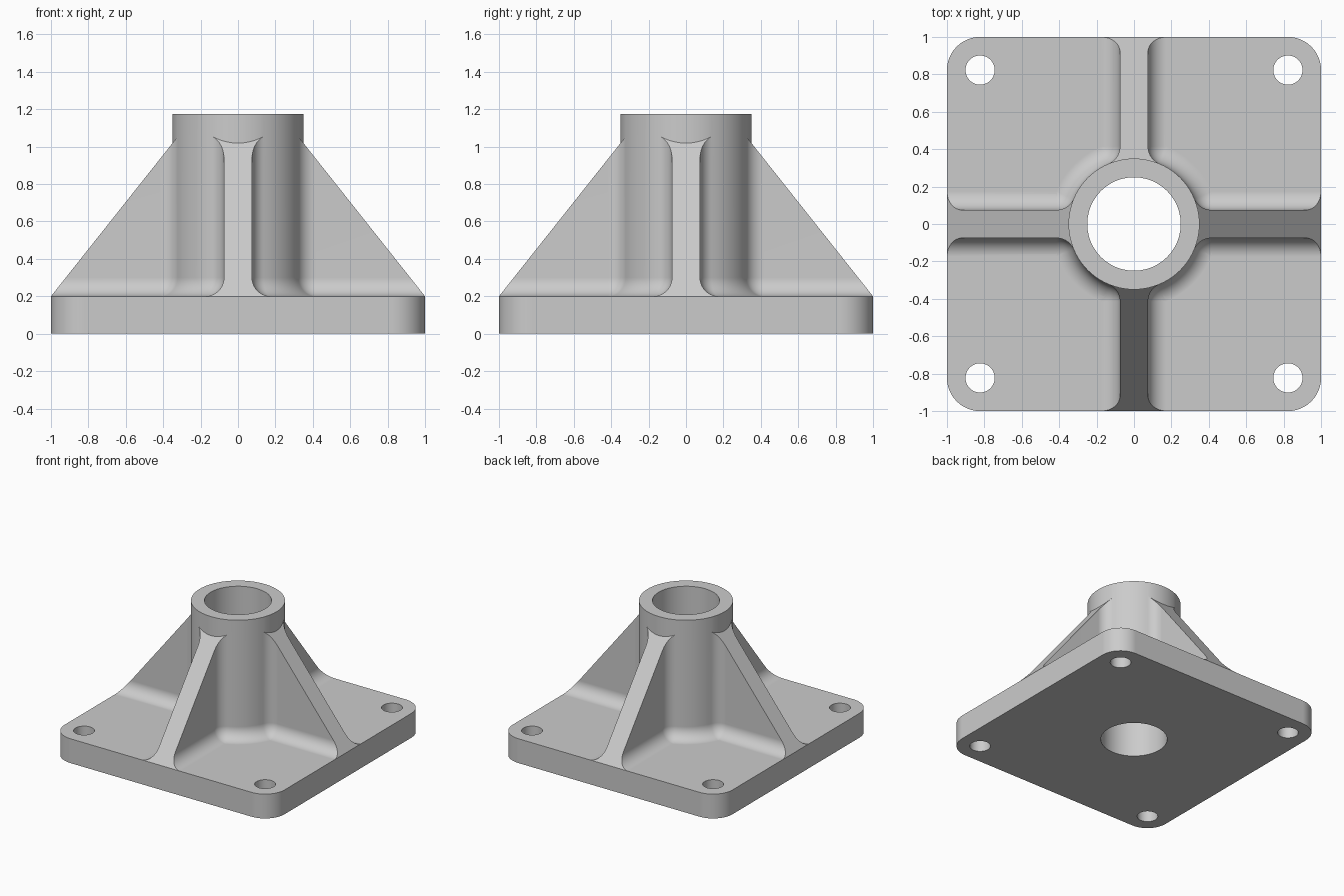
import bpy, bmesh
from math import sin, cos, pi, atan2, sqrt, radians
from mathutils import Vector

if "Cube" in bpy.data.objects:
    bpy.data.objects.remove(bpy.data.objects["Cube"])

HALF, BASE_H, TOP = 1.0, 0.2, 1.175
TUBE_R, BORE_R, RIB_W, FILLET = 0.35, 0.25, 0.075, 0.1
HOLE_AT, HOLE_R = 0.823, 0.078
SLOPE = 1.26            # rise of the rib edges per unit inward
STEPS = 10

grey = bpy.data.materials.new("cast grey")
grey.use_nodes = True
colour = (0.6, 0.6, 0.6, 1)
grey.diffuse_color = colour
grey.node_tree.nodes["Principled BSDF"].inputs["Base Color"].default_value = colour


def loft(name, rings):
    """Closed solid through a stack of (outline, height) rings."""
    bm = bmesh.new()
    loops = [[bm.verts.new((x, y, z)) for x, y in pts] for pts, z in rings]
    n = len(loops[0])
    for low, high in zip(loops, loops[1:]):
        for i in range(n):
            j = (i + 1) % n
            bm.faces.new((low[i], low[j], high[j], high[i]))
    bm.faces.new(loops[0][::-1])
    bm.faces.new(loops[-1])
    bmesh.ops.remove_doubles(bm, verts=bm.verts, dist=1e-5)
    bmesh.ops.recalc_face_normals(bm, faces=bm.faces)
    mesh = bpy.data.meshes.new(name)
    bm.to_mesh(mesh)
    bm.free()
    mesh.materials.append(grey)
    obj = bpy.data.objects.new(name, mesh)
    bpy.context.collection.objects.link(obj)
    return obj


def arc(cx, cy, r, a, b, n=STEPS):
    return [(cx + r * cos(a + (b - a) * i / n), cy + r * sin(a + (b - a) * i / n))
            for i in range(n + 1)]


def four(pts):
    """Repeat a quarter outline around the z axis."""
    out = []
    for _ in range(4):
        out += pts
        pts = [(-y, x) for x, y in pts]
    return out


def combine(target, tool, operation):
    mod = target.modifiers.new("cut", 'BOOLEAN')
    mod.operation, mod.object, mod.solver = operation, tool, 'EXACT'
    bpy.context.view_layer.update()
    graph = bpy.context.evaluated_depsgraph_get()
    mesh = bpy.data.meshes.new_from_object(target.evaluated_get(graph))
    target.modifiers.clear()
    target.data = mesh
    bpy.data.objects.remove(tool)


# Centre of the rounded corner between a rib and the tube
cy = RIB_W + FILLET
cx = sqrt((TUBE_R + FILLET) ** 2 - cy ** 2)
start = atan2(cy, cx)
end = pi / 2 - start


def cross(d):
    """Outline of tube and ribs, grown outward by d."""
    r = FILLET - d
    return four([(HALF + 0.1, RIB_W + d)]
                + arc(cx, cy, r, 1.5 * pi, pi + start)[:-1]
                + arc(0, 0, TUBE_R + d, start, end)
                + arc(cy, cx, r, pi + end, pi)[1:]
                + [(RIB_W + d, HALF + 0.1)])


# Ribs: outline flares into the plate, trimmed by a pyramid
rings = [(cross(FILLET), BASE_H - 0.1)]
for i in range(STEPS + 1):
    t = pi / 2 * i / STEPS
    rings.append((cross(FILLET * (1 - sin(t))), BASE_H + FILLET * (1 - cos(t))))
rings.append((cross(0), TOP - 0.01))
ribs = loft("ribs", rings)
tip = HALF - (TOP + 0.1 - BASE_H) / SLOPE
trim = loft("rib_trim", [(four([(HALF, HALF)]), BASE_H),
                         (four([(tip, tip)]), TOP + 0.1)])
combine(ribs, trim, 'INTERSECT')

# Tube shares its facets with the rib outline
tube_ring = four(arc(0, 0, TUBE_R, start, end)
                 + arc(0, 0, TUBE_R, end, pi / 2 + start)[1:-1])
tube = loft("tube", [(tube_ring, BASE_H / 2), (tube_ring, TOP)])

# Plate with rounded corners
corner = HALF - 0.177
plate_ring = four(arc(corner, corner, HALF - corner, 0, pi / 2, 12))
body = loft("flanged_tube_support", [(plate_ring, 0), (plate_ring, BASE_H)])
combine(body, ribs, 'UNION')
combine(body, tube, 'UNION')

# Bore and four bolt holes
holes = [(0, 0, BORE_R)] + [(x, y, HOLE_R) for x, y in four([(HOLE_AT, HOLE_AT)])]
for x, y, r in holes:
    ring = arc(x, y, r, 0, 2 * pi, 48)[:-1]
    combine(body, loft("hole_cutter", [(ring, -0.1), (ring, TOP + 0.1)]), 'DIFFERENCE')

# Tidy leftover seams on flat areas
bm = bmesh.new()
bm.from_mesh(body.data)
bmesh.ops.remove_doubles(bm, verts=bm.verts, dist=1e-5)
bmesh.ops.dissolve_limit(bm, angle_limit=radians(0.3), verts=bm.verts, edges=bm.edges)
bm.to_mesh(body.data)
bm.free()

# Smooth the curved areas, keep edges sharp and flats flat
bpy.ops.object.select_all(action='DESELECT')
body.select_set(True)
bpy.context.view_layer.objects.active = body
bpy.ops.object.shade_smooth_by_angle(angle=radians(25))
weighted = body.modifiers.new("flat_normals", 'WEIGHTED_NORMAL')
weighted.keep_sharp = True
